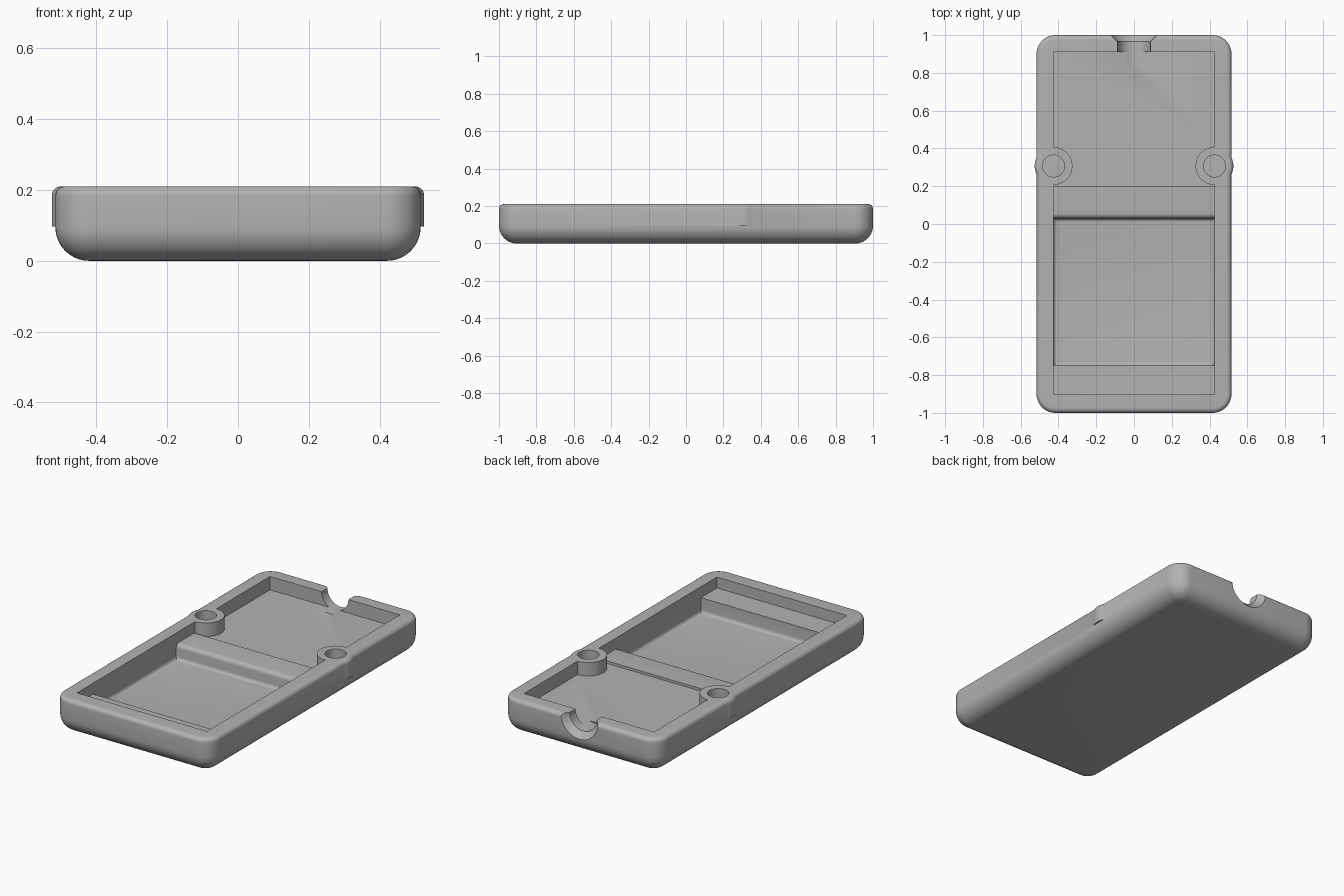
import bpy, bmesh
from math import sin, cos, pi

cube = bpy.data.objects.get("Cube")
if cube:
    bpy.data.objects.remove(cube, do_unlink=True)

HEIGHT = 0.21
RIM = 0.025           # rounding of the top rim
BOSS_X, BOSS_Y, BOSS_R = 0.426, 0.307, 0.10

grey = bpy.data.materials.new("plain grey")
grey.use_nodes = True
grey.diffuse_color = (0.45, 0.45, 0.45, 1)
grey.node_tree.nodes["Principled BSDF"].inputs["Base Color"].default_value = (0.45, 0.45, 0.45, 1)


def finish(name, bm):
    bmesh.ops.recalc_face_normals(bm, faces=bm.faces)
    mesh = bpy.data.meshes.new(name)
    bm.to_mesh(mesh)
    bm.free()
    mesh.materials.append(grey)
    obj = bpy.data.objects.new(name, mesh)
    bpy.context.collection.objects.link(obj)
    return obj


def loft(name, rings):
    """Closed solid through rings of matching points."""
    bm = bmesh.new()
    loops = [[bm.verts.new(p) for p in ring] for ring in rings]
    n = len(loops[0])
    for a, b in zip(loops, loops[1:]):
        for i in range(n):
            j = (i + 1) % n
            bm.faces.new((a[i], a[j], b[j], b[i]))
    bm.faces.new(loops[0])
    bm.faces.new(loops[-1])
    return finish(name, bm)


def combine(target, other, operation):
    mod = target.modifiers.new(operation.lower(), "BOOLEAN")
    mod.operation = operation
    mod.solver = "EXACT"
    mod.object = other
    bpy.context.view_layer.objects.active = target
    bpy.ops.object.modifier_apply(modifier=mod.name)
    bpy.data.objects.remove(other, do_unlink=True)


def circle(cx, cy, r, z, n=64, limit=9.0):
    """Horizontal ring, flattened where |x| passes the limit."""
    pts = [(cx + r * cos(2 * pi * i / n), cy + r * sin(2 * pi * i / n)) for i in range(n)]
    return [(max(-limit, min(limit, x)), y, z) for x, y in pts]


def rounded_rect(hx, hy, r, z, steps=10):
    pts = []
    for k, (sx, sy) in enumerate([(1, 1), (-1, 1), (-1, -1), (1, -1)]):
        for i in range(steps + 1):
            a = (k + i / steps) * pi / 2
            pts.append((sx * (hx - r) + r * cos(a), sy * (hy - r) + r * sin(a), z))
    return pts


def quarter(r, steps):
    """Inset and height pairs of a quarter round, from flat to upright."""
    for i in range(steps + 1):
        a = i / steps * pi / 2
        yield r * (1 - sin(a)), r * (1 - cos(a))


# Tray body: rounded underside, upright sides, softened rim
levels = list(quarter(0.095, 10))
levels += [(inset, HEIGHT - h) for inset, h in reversed(list(quarter(RIM, 6)))]
tray = loft("tray", [rounded_rect(0.516 - d, 1 - d, 0.1 - d, z) for d, z in levels])

# Outer bulges beside the screw bosses
for side in (-1, 1):
    rings = [circle(side * BOSS_X, BOSS_Y, BOSS_R, 0.097)]
    rings += [circle(side * BOSS_X, BOSS_Y, BOSS_R - d, HEIGHT - h)
              for d, h in reversed(list(quarter(RIM, 6)))]
    combine(tray, loft("bulge", rings), "UNION")

# Cavity: rear floor, middle shelf, deep pocket, front shelf
FLOOR, SHELF, REAR = 0.055, 0.145, 0.13
outline = [(-0.90, 0.3), (-0.90, SHELF), (-0.75, SHELF), (-0.75, FLOOR), (0.03, FLOOR),
           (0.03, SHELF), (0.2, SHELF), (0.2, REAR), (0.91, REAR), (0.91, 0.3)]
cavity = loft("cavity_cutter", [[(x, y, z) for y, z in outline] for x in (-0.427, 0.427)])
bm = bmesh.new()
bm.from_mesh(cavity.data)
pocket = [e for e in bm.edges if all(abs(v.co.z - FLOOR) < 0.001 for v in e.verts)]
bmesh.ops.bevel(bm, geom=pocket, offset=0.02, segments=5, profile=0.5, affect="EDGES")
lip = [e for e in bm.edges if all(abs(v.co.z - SHELF) < 0.001 and abs(v.co.y - 0.03) < 0.001
                                  for v in e.verts)]
bmesh.ops.bevel(bm, geom=lip, offset=0.025, segments=5, profile=0.5, affect="EDGES")
bm.to_mesh(cavity.data)
bm.free()
combine(tray, cavity, "DIFFERENCE")

# Screw bosses with blind holes
for side in (-1, 1):
    x = side * BOSS_X
    boss = loft("boss", [circle(x, BOSS_Y, BOSS_R, z, limit=0.47) for z in (0.11, HEIGHT)])
    combine(tray, boss, "UNION")
    hole = loft("hole_cutter", [circle(x, BOSS_Y, 0.058, z) for z in (0.08, 0.3)])
    combine(tray, hole, "DIFFERENCE")

# Cable notch in the back wall, flared outwards
flare = [(0.85, 0.088), (0.965, 0.088), (1.0, 0.123), (1.02, 0.143)]
notch = loft("notch_cutter", [[(px, y, HEIGHT + py) for px, py, _ in circle(0, 0, r, 0)]
                              for y, r in flare])
combine(tray, notch, "DIFFERENCE")

# Smooth rounds, sharp edges
bpy.ops.object.select_all(action="DESELECT")
tray.select_set(True)
bpy.context.view_layer.objects.active = tray
bpy.ops.object.shade_smooth_by_angle(angle=0.52)
